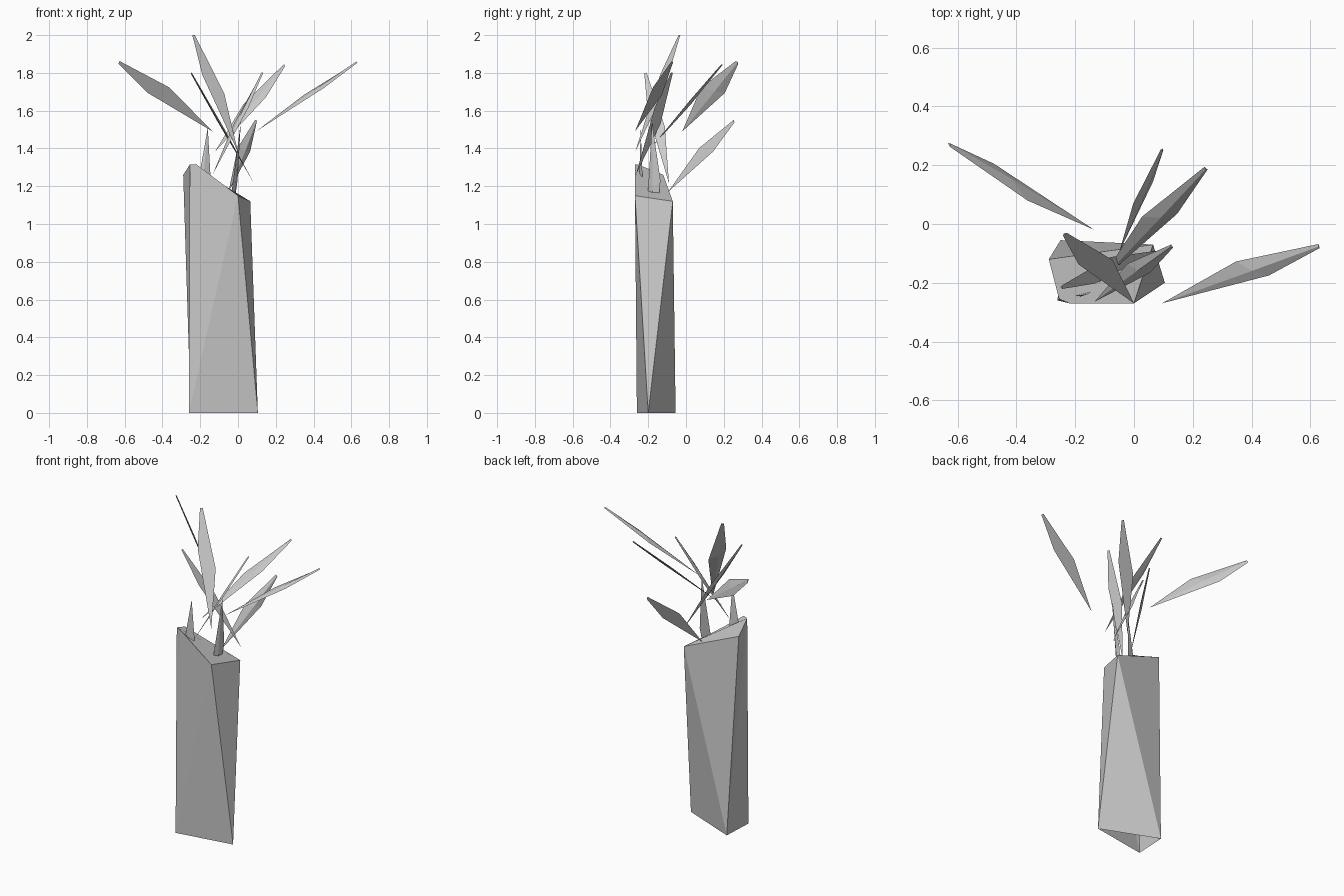
import bpy
import bmesh
from mathutils import Vector

cube = bpy.data.objects.get("Cube")
if cube:
    bpy.data.objects.remove(cube, do_unlink=True)

# Single plain grey
grey = bpy.data.materials.new("plain_grey")
grey.use_nodes = True
colour = (0.6, 0.6, 0.6, 1)
grey.diffuse_color = colour
grey.node_tree.nodes["Principled BSDF"].inputs["Base Color"].default_value = colour


def make_object(name, points, faces):
    """Create a flat shaded object from points and faces with outward normals."""
    bm = bmesh.new()
    verts = [bm.verts.new(p) for p in points]
    for face in faces:
        bm.faces.new([verts[i] for i in face])
    bmesh.ops.recalc_face_normals(bm, faces=bm.faces)
    mesh = bpy.data.meshes.new(name)
    bm.to_mesh(mesh)
    bm.free()
    mesh.materials.append(grey)
    obj = bpy.data.objects.new(name, mesh)
    bpy.context.collection.objects.link(obj)
    return obj


def make_blade(name, base, tip, side):
    """Slim leaf: pointed base, widest near the middle, narrow cut tip, low ridge."""
    base, tip, side = Vector(base), Vector(tip), Vector(side)
    axis = tip - base
    ridge = axis.cross(side).normalized() * 0.008
    middle = [base + axis * 0.5 + side,
              base + axis * 0.66 - side * 0.75,
              base + axis * 0.58 + ridge]
    end = [tip + side * 0.15, tip - side * 0.15, tip + ridge * 0.8]
    faces = [(4, 5, 6)]
    for i in range(3):
        j = (i + 1) % 3
        faces.append((0, 1 + i, 1 + j))
        faces.append((1 + i, 4 + i, 4 + j, 1 + j))
    return make_object(name, [base] + middle + end, faces)


# Faceted trunk: triangular open foot, slanted five-sided top
foot = [(-0.26, -0.26, 0), (0.105, -0.2, 0), (-0.25, -0.055, 0)]
crown = [(-0.29, -0.12, 1.26), (-0.255, -0.255, 1.315), (-0.22, -0.27, 1.315),
         (0, -0.27, 1.15), (0.065, -0.07, 1.12)]
make_object("trunk", foot + crown, [
    (3, 4, 5, 6, 7),             # slanted top
    (0, 1, 6), (0, 6, 5), (0, 5, 4),  # front
    (1, 7, 6),                   # narrow side
    (1, 2, 7), (2, 3, 7),        # back
    (2, 0, 4), (2, 4, 3),        # other side
])

# Leaves: base point, tip, half-width direction
leaves = {
    "right_back_leaf": ((-.135, -.02, 1.49), (-.63, .27, 1.855), (.02, -.045, .05)),
    "tall_leaf": ((0, -.27, 1.38), (-.235, -.035, 2), (.045, .03, 0)),
    "right_front_leaf": ((.085, -.09, 1.215), (-.245, -.215, 1.8), (0, .04, .01)),
    "middle_leaf": ((-.135, -.265, 1.26), (.13, -.075, 1.8), (-.02, .035, 0)),
    "left_back_leaf": ((-.12, -.2, 1.385), (.245, .19, 1.84), (-.035, .03, .02)),
    "left_front_leaf": ((.095, -.27, 1.49), (.63, -.075, 1.855), (-.015, .045, .01)),
    "low_back_leaf": ((-.05, -.095, 1.17), (.095, .255, 1.545), (-.025, -.01, .045)),
    "right_sprout": ((-.16, -.24, 1.51), (-.21, -.24, .97), (.04, .01, 0)),
    "left_sprout": ((.015, -.18, 1.54), (-.05, -.17, .92), (.015, .04, 0)),
}
for name, (base, tip, side) in leaves.items():
    make_blade(name, base, tip, side)
